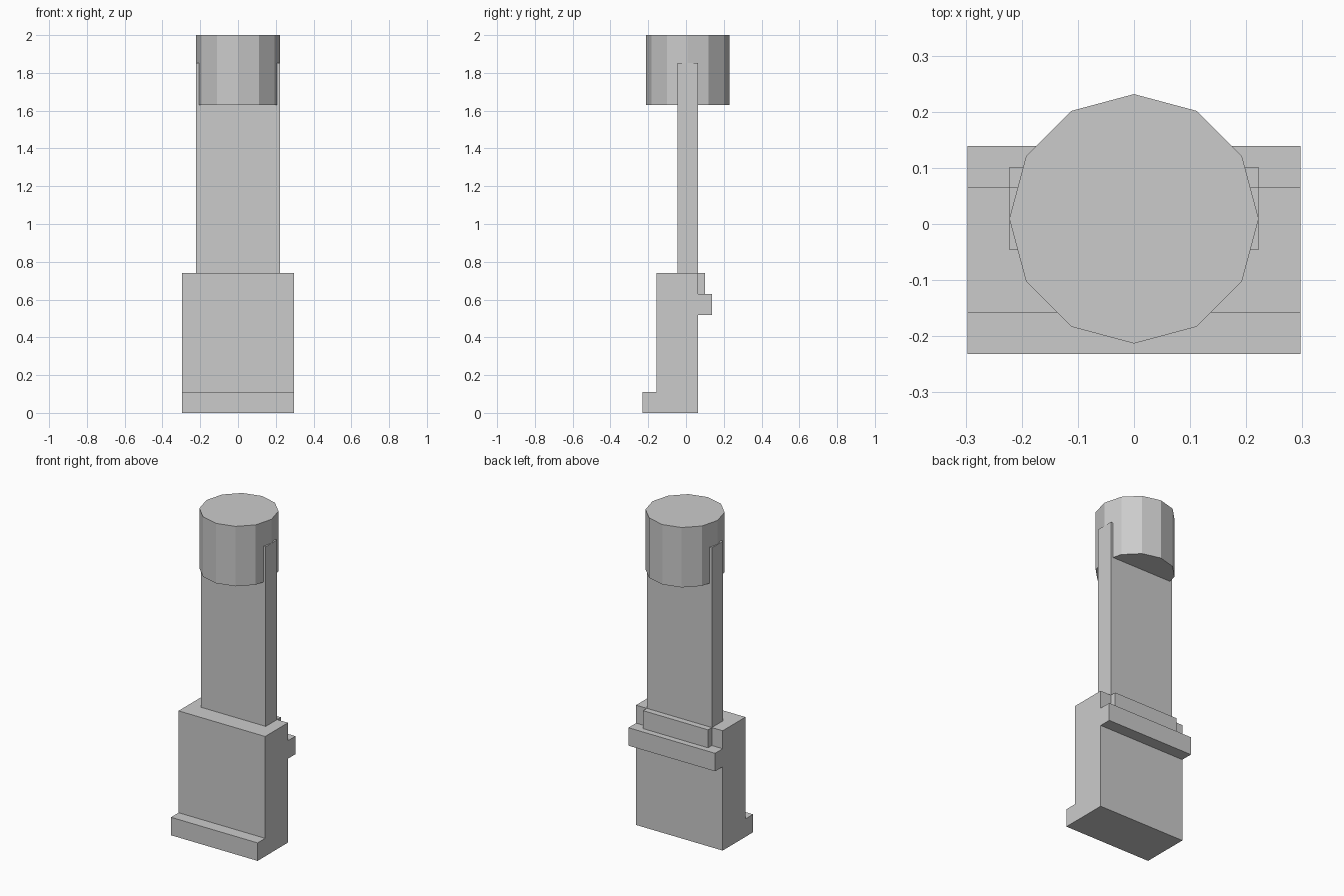
import bpy
import bmesh
from mathutils import Matrix, Vector

default = bpy.data.objects.get("Cube")
if default:
    bpy.data.objects.remove(default, do_unlink=True)

U = 2 / 54       # module: the model is 54 units tall
CY = U / 4       # depth axis through the middle of the shaft

grey = bpy.data.materials.new("plain_grey")
colour = (0.6, 0.6, 0.6, 1)
grey.diffuse_color = colour
grey.use_nodes = True
grey.node_tree.nodes["Principled BSDF"].inputs["Base Color"].default_value = colour


def finish(name, bm):
    bmesh.ops.recalc_face_normals(bm, faces=bm.faces)
    mesh = bpy.data.meshes.new(name)
    bm.to_mesh(mesh)
    bm.free()
    mesh.materials.append(grey)
    obj = bpy.data.objects.new(name, mesh)
    bpy.context.collection.objects.link(obj)


def extrude_profile(name, half_width, profile):
    """Side profile (depth, height) in modules, extruded across x."""
    bm = bmesh.new()
    verts = [bm.verts.new((-half_width * U, CY + y * U, z * U)) for y, z in profile]
    face = bm.faces.new(verts)
    result = bmesh.ops.extrude_face_region(bm, geom=[face])
    moved = [g for g in result["geom"] if isinstance(g, bmesh.types.BMVert)]
    bmesh.ops.translate(bm, verts=moved, vec=Vector((2 * half_width * U, 0, 0)))
    finish(name, bm)


# Wide base with a front foot and a rear lip
extrude_profile("base", 8, [
    (-6.5, 0), (1.5, 0), (1.5, 14), (3.5, 14), (3.5, 17),
    (1.5, 17), (1.5, 20), (-4.5, 20), (-4.5, 3), (-6.5, 3)])

# Narrow plate resting on the rear lip
extrude_profile("rear_plate", 6, [(1.5, 17), (2.5, 17), (2.5, 20), (1.5, 20)])

# Flat shaft running up into the cap
extrude_profile("shaft", 6, [(-1.5, 20), (1.5, 20), (1.5, 50), (-1.5, 50)])

# Twelve-sided cap with corners on the axes
bm = bmesh.new()
bmesh.ops.create_cone(bm, cap_ends=True, segments=12, radius1=6 * U, radius2=6 * U,
                      depth=10 * U, matrix=Matrix.Translation((0, CY, 49 * U)))
finish("cap", bm)
